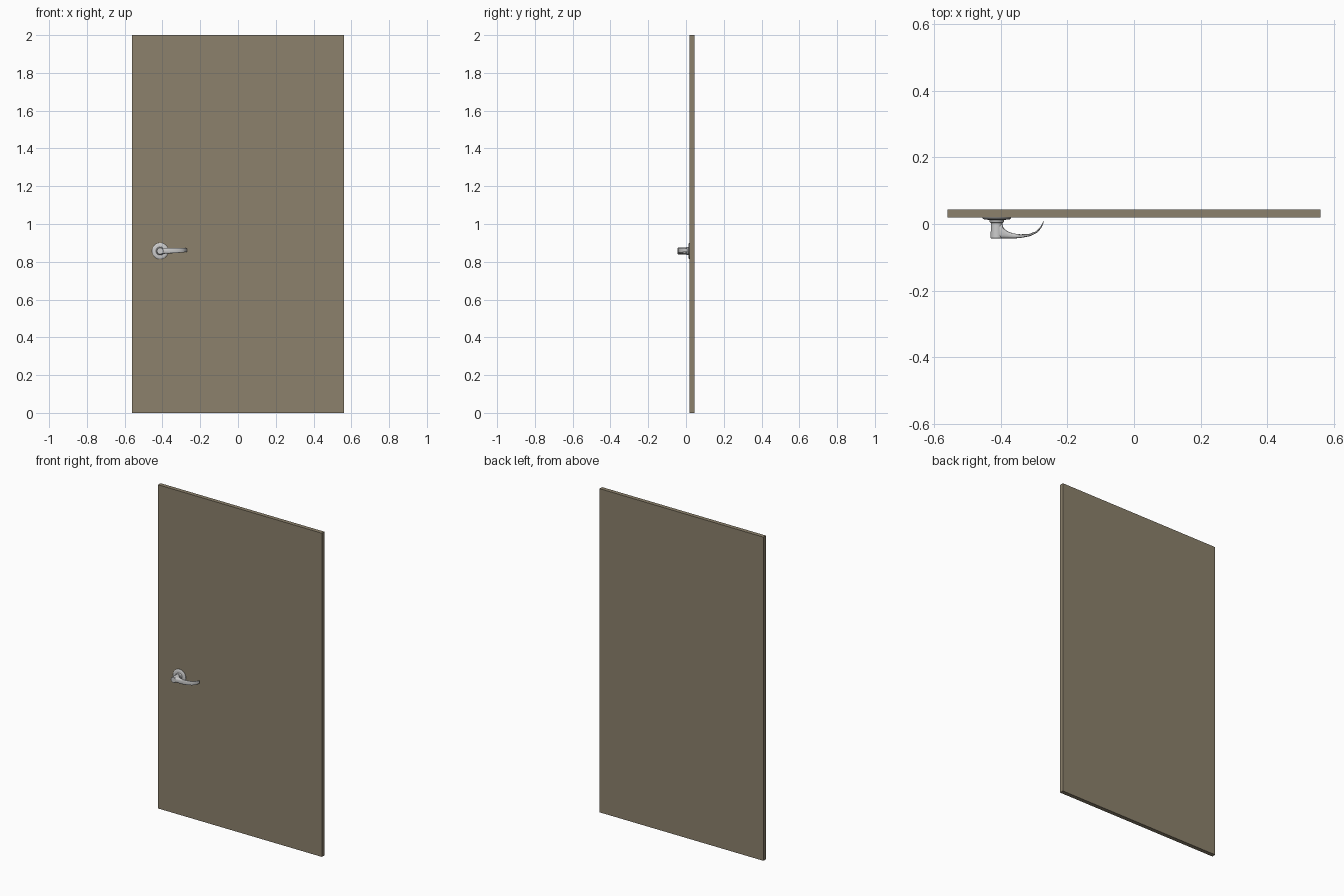
import bpy, bmesh, math
from mathutils import Vector

if "Cube" in bpy.data.objects:
    bpy.data.objects.remove(bpy.data.objects["Cube"])

HX, HZ = -0.412, 0.857   # handle axis position on the door


def material(name, rgb):
    m = bpy.data.materials.new(name)
    m.diffuse_color = (*rgb, 1)
    m.use_nodes = True
    m.node_tree.nodes["Principled BSDF"].inputs["Base Color"].default_value = m.diffuse_color
    return m


def finish(name, bm, mat, smooth=True):
    bmesh.ops.recalc_face_normals(bm, faces=bm.faces[:])
    me = bpy.data.meshes.new(name)
    bm.to_mesh(me)
    bm.free()
    me.materials.append(mat)
    ob = bpy.data.objects.new(name, me)
    bpy.context.collection.objects.link(ob)
    if smooth:
        bpy.ops.object.select_all(action='DESELECT')
        ob.select_set(True)
        bpy.context.view_layer.objects.active = ob
        bpy.ops.object.shade_smooth_by_angle(angle=math.radians(35))
    return ob


def loft(name, rings, mat):
    """Skin a series of closed rings and cap both ends."""
    bm = bmesh.new()
    loops = [[bm.verts.new(p) for p in ring] for ring in rings]
    n = len(loops[0])
    for a, b in zip(loops, loops[1:]):
        for i in range(n):
            j = (i + 1) % n
            bm.faces.new((a[i], a[j], b[j], b[i]))
    bm.faces.new(loops[0])
    bm.faces.new(loops[-1])
    return finish(name, bm, mat)


def turned(name, profile, mat, n=40):
    """Turn (radius, y) pairs round the handle axis."""
    return loft(name, [[(HX + r * math.cos(t), y, HZ + r * math.sin(t))
                        for t in (2 * math.pi * i / n for i in range(n))]
                       for r, y in profile], mat)


wood = material("olive_brown", (0.262, 0.220, 0.150))
metal = material("light_grey_metal", (0.60, 0.60, 0.60))

# Door slab
bm = bmesh.new()
bmesh.ops.create_cube(bm, size=1)
for v in bm.verts:
    v.co = (v.co.x * 1.12, v.co.y * 0.025 + 0.0315, v.co.z * 2 + 1)
finish("door_slab", bm, wood, smooth=False)

# Round back plate, collar and hub
turned("back_plate", [(0.043, 0.0195), (0.043, 0.017), (0.040, 0.0145),
                      (0.034, 0.013), (0.020, 0.0125)], metal)
turned("collar", [(0.022, 0.014), (0.022, 0.007), (0.020, 0.004),
                  (0.017, 0.003)], metal)
turned("hub", [(0.0175, 0.008), (0.018, -0.020), (0.0185, -0.042),
               (0.0165, -0.044)], metal)

# Curved lever: front x, front y, back x, back y, half height
sections = [
    (-0.412, -0.0438, -0.412, 0.002, 0.016),
    (-0.390, -0.0438, -0.396, 0.000, 0.016),
    (-0.378, -0.0436, -0.391, -0.012, 0.0155),
    (-0.367, -0.0434, -0.380, -0.022, 0.015),
    (-0.352, -0.0428, -0.362, -0.0285, 0.0145),
    (-0.335, -0.0410, -0.340, -0.0310, 0.014),
    (-0.312, -0.0365, -0.315, -0.0295, 0.013),
    (-0.292, -0.0270, -0.296, -0.0230, 0.012),
    (-0.278, -0.0120, -0.282, -0.0100, 0.011),
    (-0.270, 0.0080, -0.272, 0.0080, 0.009),
]
rings = []
for fx, fy, bx, by, h in sections:
    f, b = Vector((fx, fy, 0)), Vector((bx, by, 0))
    mid, half = (f + b) / 2, (f - b) / 2
    mid.z = HZ + 0.005 * (fx - HX) / 0.142
    ring = []
    for i in range(20):
        t = 2 * math.pi * i / 20
        c, s = math.cos(t), math.sin(t)
        # rounded-rectangle section
        u = math.copysign(abs(c) ** 0.6, c)
        w = math.copysign(abs(s) ** 0.6, s)
        ring.append(mid + half * u + Vector((0, 0, h * w)))
    rings.append(ring)
loft("lever", rings, metal)
